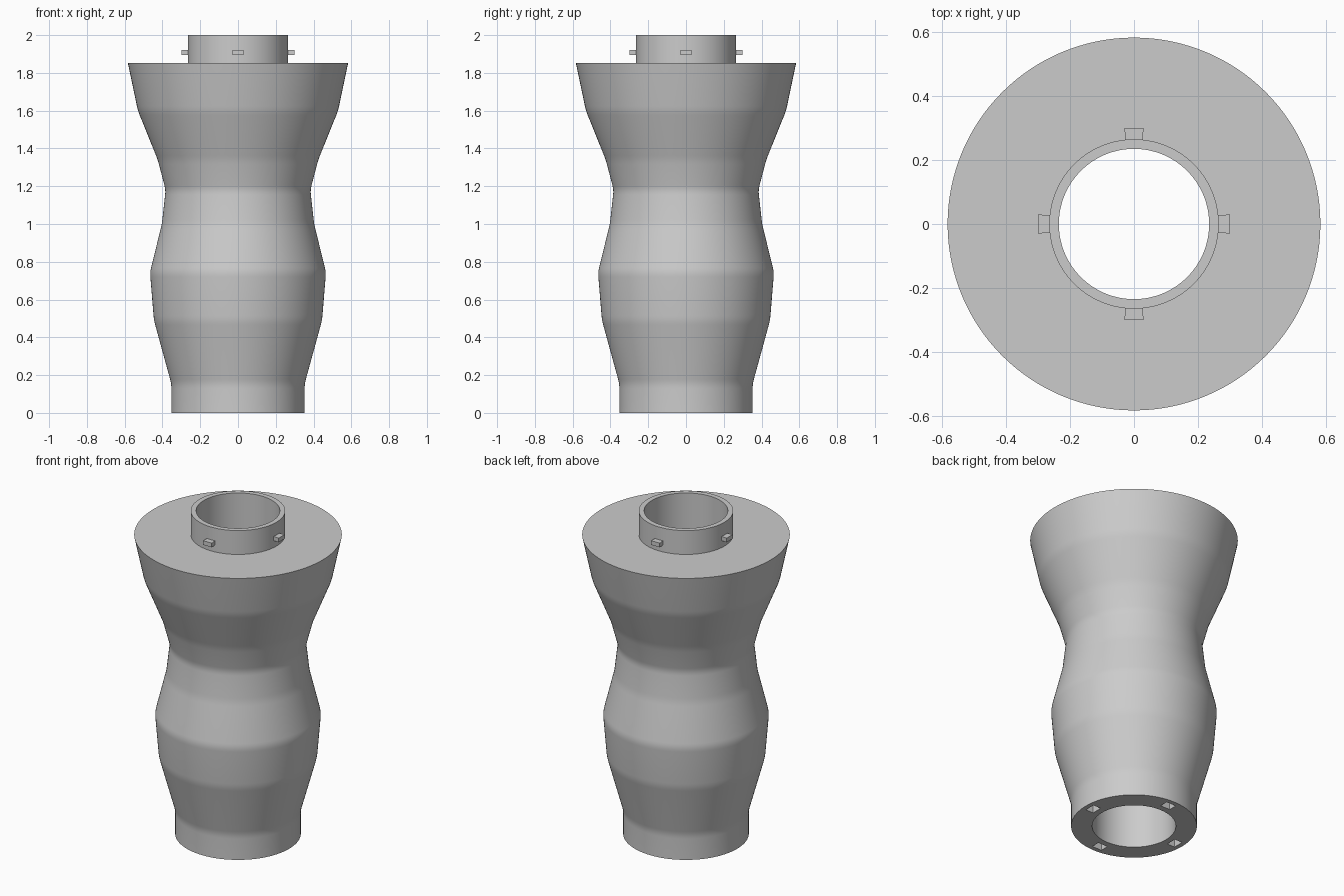
import bpy, bmesh, math
from mathutils import Vector, Matrix

if "Cube" in bpy.data.objects:
    bpy.data.objects.remove(bpy.data.objects["Cube"])

GREY = (0.6, 0.6, 0.6, 1)
mat = bpy.data.materials.new("plain_grey")
mat.use_nodes = True
mat.diffuse_color = GREY
mat.node_tree.nodes["Principled BSDF"].inputs["Base Color"].default_value = GREY

BORE, COLLAR, SHOULDER, SEGMENTS = 0.235, 0.265, 1.852, 128


def finish(bm, name):
    bmesh.ops.recalc_face_normals(bm, faces=bm.faces)
    mesh = bpy.data.meshes.new(name)
    bm.to_mesh(mesh)
    bm.free()
    obj = bpy.data.objects.new(name, mesh)
    mesh.materials.append(mat)
    bpy.context.collection.objects.link(obj)
    return obj


def soften(points, reach=0.025, steps=4):
    """Round each inner corner of a profile slightly."""
    pts = [Vector(p) for p in points]
    out = [pts[0]]
    for a, b, c in zip(pts, pts[1:], pts[2:]):
        p = b + (a - b).normalized() * reach
        q = b + (c - b).normalized() * reach
        for i in range(steps + 1):
            t = i / steps
            out.append(p.lerp(b, t).lerp(b.lerp(q, t), t))
    return out + [pts[-1]]


def lathe(name, profile):
    """Turn a closed (radius, height) loop around the z axis."""
    bm = bmesh.new()
    verts = [bm.verts.new((r, 0, z)) for r, z in profile]
    edges = [bm.edges.new((v, verts[i - 1])) for i, v in enumerate(verts)]
    bmesh.ops.spin(bm, geom=verts + edges, axis=(0, 0, 1), cent=(0, 0, 0),
                   angle=math.tau, steps=SEGMENTS, use_merge=True)
    bmesh.ops.remove_doubles(bm, verts=bm.verts, dist=1e-5)
    return finish(bm, name)


def radial_block(name, quarter, inner, outer, low, high, half_in, half_out):
    """Wedge-sided block pointing outward on one of the four sides."""
    bm = bmesh.new()
    face = bm.faces.new([bm.verts.new(p) for p in (
        (inner, -half_in, low), (outer, -half_out, low),
        (outer, half_out, low), (inner, half_in, low))])
    up = bmesh.ops.extrude_face_region(bm, geom=[face])["geom"]
    bmesh.ops.translate(bm, vec=(0, 0, high - low),
                        verts=[v for v in up if isinstance(v, bmesh.types.BMVert)])
    if not face.is_valid or len(bm.faces) < 6:
        bmesh.ops.holes_fill(bm, edges=bm.edges)
    bmesh.ops.rotate(bm, verts=bm.verts, cent=(0, 0, 0),
                     matrix=Matrix.Rotation(quarter * math.pi / 2, 3, "Z"))
    return finish(bm, name)


# Waisted outer wall, flat shoulder, hollow collar and straight bore
outer_wall = soften([
    (0.353, 0), (0.353, 0.155), (0.445, 0.49), (0.466, 0.745), (0.403, 1.0),
    (0.383, 1.18), (0.425, 1.34), (0.53, 1.6), (0.583, SHOULDER)])
body = lathe("body", outer_wall + [
    (COLLAR, SHOULDER), (COLLAR, 2), (BORE, 2), (BORE, 0)])

# Four pockets sunk into the underside
for q in range(4):
    cutter = radial_block("pocket_cutter", q, 0.272, 0.325, -0.05, 0.06, 0.033, 0.033)
    cutter.hide_render = True
    cut = body.modifiers.new("pocket", "BOOLEAN")
    cut.operation, cut.solver, cut.object = "DIFFERENCE", "EXACT", cutter
    with bpy.context.temp_override(object=body, active_object=body):
        bpy.ops.object.modifier_apply(modifier=cut.name)
    bpy.data.objects.remove(cutter)

# Four locking lugs on the collar
for q, side in enumerate(("left", "back", "right", "front")):
    radial_block("lug_" + side, q, COLLAR - 0.008, 0.3, 1.895, 1.921, 0.026, 0.03)

# Smooth the turned walls, keep the rims sharp
bpy.ops.object.select_all(action="DESELECT")
body.select_set(True)
bpy.context.view_layer.objects.active = body
bpy.ops.object.shade_smooth_by_angle(angle=math.radians(30))
